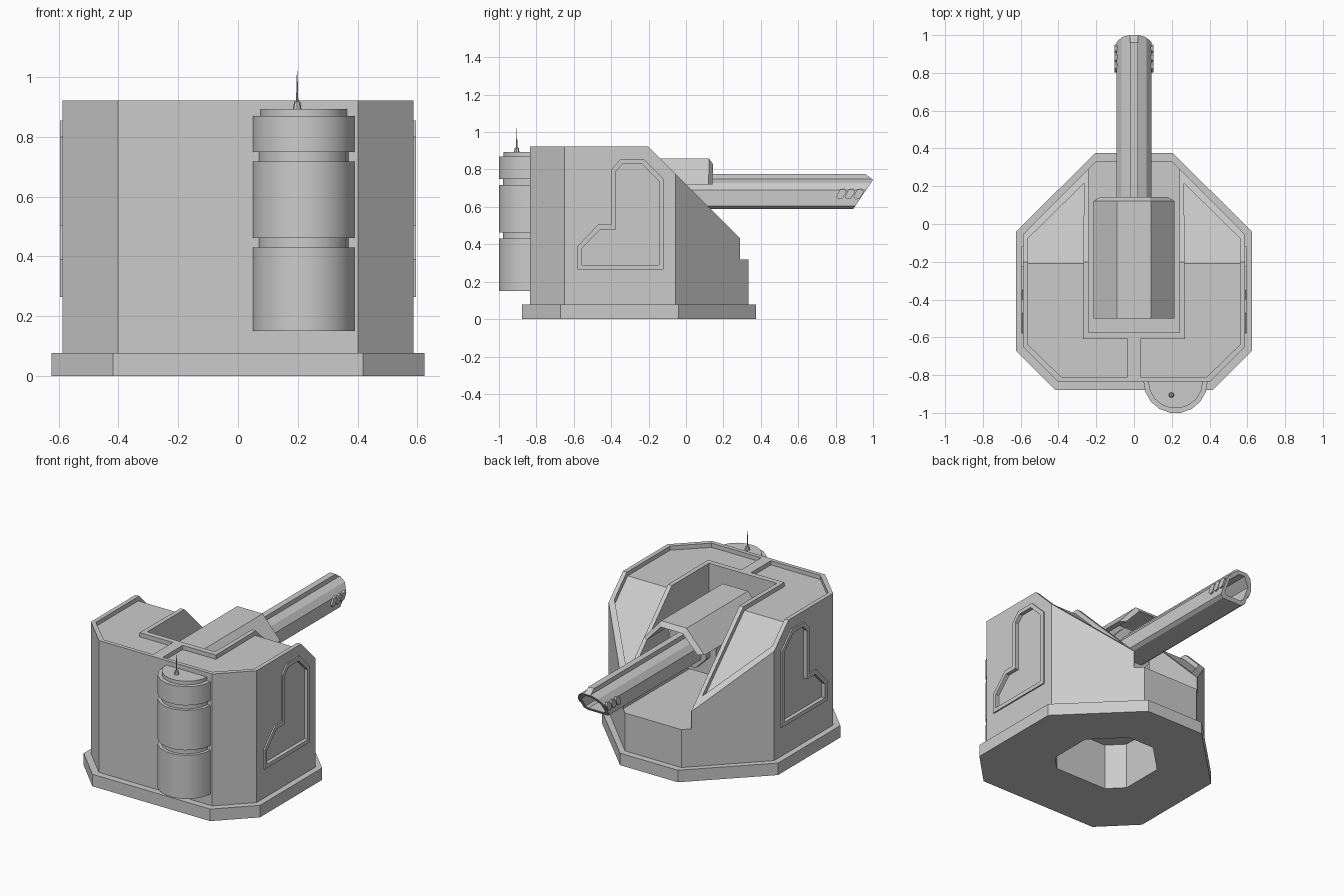
import bpy, bmesh, math
from mathutils import Vector

if "Cube" in bpy.data.objects:
    bpy.data.objects.remove(bpy.data.objects["Cube"])


def prism(name, pts, a, b, axis='z', cuts=()):
    """Extrude a 2D outline from a to b along an axis, then slice by (point, outward normal) planes."""
    place = {'z': lambda u, v, w: (u, v, w),   # outline in x, y
             'y': lambda u, v, w: (u, w, v),   # outline in x, z
             'x': lambda u, v, w: (w, u, v)}[axis]  # outline in y, z
    bm = bmesh.new()
    lo = [bm.verts.new(place(u, v, a)) for u, v in pts]
    hi = [bm.verts.new(place(u, v, b)) for u, v in pts]
    bm.faces.new(lo)
    bm.faces.new(hi)
    n = len(pts)
    for i in range(n):
        j = (i + 1) % n
        bm.faces.new((lo[i], lo[j], hi[j], hi[i]))
    for co, no in cuts:
        bmesh.ops.bisect_plane(bm, geom=bm.verts[:] + bm.edges[:] + bm.faces[:],
                               plane_co=Vector(co), plane_no=Vector(no).normalized(), clear_outer=True)
        bmesh.ops.holes_fill(bm, edges=[e for e in bm.edges if e.is_boundary], sides=0)
    bmesh.ops.recalc_face_normals(bm, faces=bm.faces[:])
    me = bpy.data.meshes.new(name)
    bm.to_mesh(me)
    bm.free()
    ob = bpy.data.objects.new(name, me)
    bpy.context.scene.collection.objects.link(ob)
    return ob


def boolean(ob, tool, op='DIFFERENCE'):
    m = ob.modifiers.new('cut', 'BOOLEAN')
    m.operation, m.solver, m.object = op, 'EXACT', tool
    bpy.context.view_layer.update()
    dg = bpy.context.evaluated_depsgraph_get()
    me = bpy.data.meshes.new_from_object(ob.evaluated_get(dg))
    ob.modifiers.clear()
    ob.data = me
    bpy.data.objects.remove(tool)


def mirrored(half):
    """Close a right-hand half outline with its mirror image."""
    return half + [(-u, v) for u, v in reversed(half)]


def flip(pts):
    return [(-u, v) for u, v in pts]


# Base plate with octagonal well
plate = mirrored([(.418, -.878), (.625, -.67), (.625, -.04), (.205, .375)])
well = [(u * .44, (v + .25) * .44 - .21) for u, v in plate]
base = prism('base_plate', plate, 0, .077)
boolean(base, prism('well_cut', well, -.1, .2))

# Armoured body with sloped front
body = prism('turret_body', mirrored([(.402, -.835), (.587, -.65), (.587, -.055), (.2, .333)]),
             .077, .922, cuts=[((0, -.2, .922), (0, 1, 1))])

# Gun slot and front ledge; the well below stays closed by the slot floor
slot = mirrored([(.24, -.575), (.24, .29), (.6, .29), (.6, .6)])
boolean(body, prism('slot_cut', slot, .32, 1.3))
boolean(body, prism('well_cut', well, -.1, .295))

# Recessed roof panels, flat part and sloped part
panel = [(.035, -.61), (.035, -.81), (.385, -.81), (.56, -.64), (.56, -.075), (.265, .215), (.27, -.61)]
for pts in (panel, flip(panel)):
    boolean(body, prism('roof_cut', pts, .895, 1.3))
    boolean(body, prism('slope_cut', pts, 0, 1.3, cuts=[((0, -.2, .885), (0, -1, -1))]))

# Side hatches: raised frame with recessed inside
hatch = [(-.58, .265), (-.58, .39), (-.47, .505), (-.4, .505), (-.4, .8),
         (-.35, .855), (-.225, .855), (-.12, .75), (-.12, .265)]
inner = [(-.555, .29), (-.555, .38), (-.46, .478), (-.375, .478), (-.375, .79),
         (-.338, .83), (-.236, .83), (-.145, .738), (-.145, .29)]
for s in (1, -1):
    boolean(body, prism('hatch_frame', hatch, s * .57, s * .596, 'x'), 'UNION')
    boolean(body, prism('hatch_cut', inner, s * .572, s * .7, 'x'))

# Gun hood: bent plate with tapered nose, breech and barrel collar below it
hood_section = mirrored([(.215, .72), (.09, .86)]) + [(-.18, .72), (-.078, .83), (.078, .83), (.18, .72)]
nose = [((0, .122, .86), (0, .05, .035)),
        ((.152, .122, .79), (.026, .045, .023)), ((-.152, .122, .79), (-.026, .045, .023))]
prism('gun_hood', hood_section, -.5, .157, 'y', nose)
prism('gun_breech', mirrored([(.17, .5), (.17, .725), (.076, .828)]), -.49, -.06, 'y')
collar = [(.14 * math.cos(math.radians(22.5 + 45 * k)), .67 + .14 * math.sin(math.radians(22.5 + 45 * k)))
          for k in range(8)]
prism('barrel_collar', collar, -.08, -.02, 'y')

# Barrel with raised top rib, raked muzzle and hollow bore
section = mirrored([(.07, .59), (.092, .605), (.092, .69), (.065, .727), (.022, .748), (.02, .775)])
barrel = prism('gun_barrel', section, -.1, 1.05, 'y',
               [((0, .895, .59), (0, .155, -.105)), ((0, .96, .775), (0, .03, .04))])
boolean(barrel, prism('bore_cut', mirrored([(.055, .61), (.07, .622), (.07, .685), (.02, .728)]), .75, 1.2, 'y'))

# Slanted muzzle vents
for s in (1, -1):
    for i in range(3):
        y = .803 + i * .046
        prism('muzzle_vent', [(y, .655), (y + .012, .64), (y + .034, .645), (y + .055, .68),
                              (y + .045, .697), (y + .02, .692)], s * .085, s * .103, 'x')

# Half-round rear canister with narrow bands, smooth around its side
cx, cy = .22, -.832
for z0, z1, r in ((.15, .43, .17), (.43, .462, .15), (.462, .718, .17),
                  (.718, .75, .15), (.75, .87, .17), (.87, .893, .145)):
    arc = [(cx + r * math.cos(math.pi + k * math.pi / 9), cy + r * math.sin(math.pi + k * math.pi / 9))
           for k in range(10)]
    can = prism('rear_canister', arc, z0, z1)
    bpy.ops.object.select_all(action='DESELECT')
    can.select_set(True)
    bpy.context.view_layer.objects.active = can
    bpy.ops.object.shade_smooth_by_angle(angle=math.radians(30))

# Antenna
for name, z0, z1, r0, r1 in (('antenna_foot', .89, .918, .015, .01), ('antenna_whip', .916, 1.02, .004, .001)):
    bpy.ops.mesh.primitive_cone_add(vertices=8, radius1=r0, radius2=r1, depth=z1 - z0,
                                    location=(.198, -.905, (z0 + z1) / 2))
    bpy.context.object.name = name
